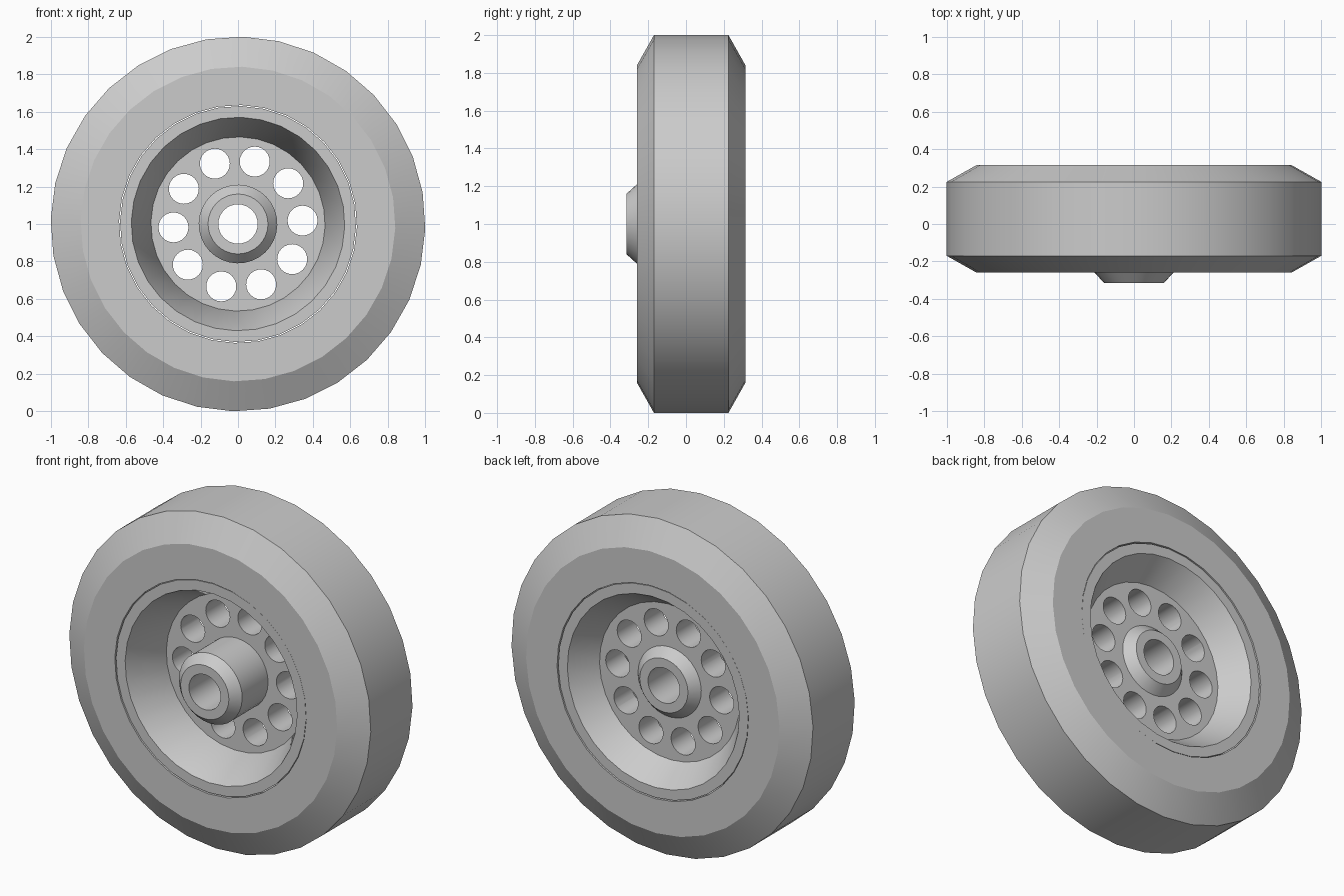
import bpy
import bmesh
from math import cos, sin, pi, radians

cube = bpy.data.objects.get("Cube")
if cube:
    bpy.data.objects.remove(cube, do_unlink=True)

grey = bpy.data.materials.new("plain grey")
grey.use_nodes = True
grey.diffuse_color = (0.6, 0.6, 0.6, 1)
grey.node_tree.nodes["Principled BSDF"].inputs["Base Color"].default_value = grey.diffuse_color

AXLE = 1.0       # height of the axle
SEGMENTS = 32


def finish(name, bm):
    """Turn a bmesh into a grey object with outward faces."""
    bmesh.ops.recalc_face_normals(bm, faces=bm.faces)
    mesh = bpy.data.meshes.new(name)
    bm.to_mesh(mesh)
    bm.free()
    mesh.materials.append(grey)
    obj = bpy.data.objects.new(name, mesh)
    bpy.context.collection.objects.link(obj)
    return obj


def add_ring_solid(bm, profile, segments, x=0.0, z=AXLE, turn=0.0):
    """Revolve a closed (radius, y) profile around an axis along y."""
    rings = []
    for i in range(segments):
        a = turn + 2 * pi * i / segments
        rings.append([bm.verts.new((x + r * cos(a), y, z + r * sin(a))) for r, y in profile])
    n = len(profile)
    for i, ring in enumerate(rings):
        after = rings[(i + 1) % segments]
        for j in range(n):
            k = (j + 1) % n
            bm.faces.new((ring[j], ring[k], after[k], after[j]))


def lathe(name, profile):
    bm = bmesh.new()
    add_ring_solid(bm, profile, SEGMENTS, turn=radians(-1.5))
    return finish(name, bm)


def smooth(obj):
    bpy.ops.object.select_all(action="DESELECT")
    obj.select_set(True)
    bpy.context.view_layer.objects.active = obj
    bpy.ops.object.shade_smooth_by_angle(angle=radians(25))


# Tyre with bevelled shoulders
tyre = lathe("tyre", [(0.635, -0.26), (0.84, -0.26), (1.0, -0.17),
                      (1.0, 0.225), (0.84, 0.315), (0.635, 0.315)])

# Rim with a deep front dish and a shallower back dish
rim = lathe("rim", [(0.63, -0.255), (0.57, -0.255), (0.465, -0.015),
                    (0.465, 0.155), (0.57, 0.31), (0.63, 0.31)])

# Web between rim and hub
web = lathe("web", [(0.19, -0.015), (0.468, -0.015), (0.468, 0.155), (0.19, 0.155)])

# Hub with bevelled ends and an open bore
hub = lathe("hub", [(0.105, -0.315), (0.16, -0.315), (0.21, -0.26),
                    (0.21, 0.155), (0.16, 0.21), (0.105, 0.21)])

# Ten round holes through the web
bm = bmesh.new()
for i in range(10):
    a = radians(3 + 36 * i)
    cx, cz = 0.345 * cos(a), AXLE + 0.345 * sin(a)
    ends = []
    for y in (-0.2, 0.3):
        ends.append([bm.verts.new((cx + 0.08 * cos(t * pi / 12), y, cz + 0.08 * sin(t * pi / 12)))
                     for t in range(24)])
        bm.faces.new(ends[-1])
    for j in range(24):
        k = (j + 1) % 24
        bm.faces.new((ends[0][j], ends[0][k], ends[1][k], ends[1][j]))
cutter = finish("hole_cutter", bm)
cutter.hide_render = True

cut = web.modifiers.new("holes", "BOOLEAN")
cut.operation = "DIFFERENCE"
cut.solver = "EXACT"
cut.object = cutter
bpy.ops.object.select_all(action="DESELECT")
web.select_set(True)
bpy.context.view_layer.objects.active = web
bpy.ops.object.modifier_apply(modifier=cut.name)
bpy.data.objects.remove(cutter, do_unlink=True)

for part in (tyre, rim, web, hub):
    smooth(part)
